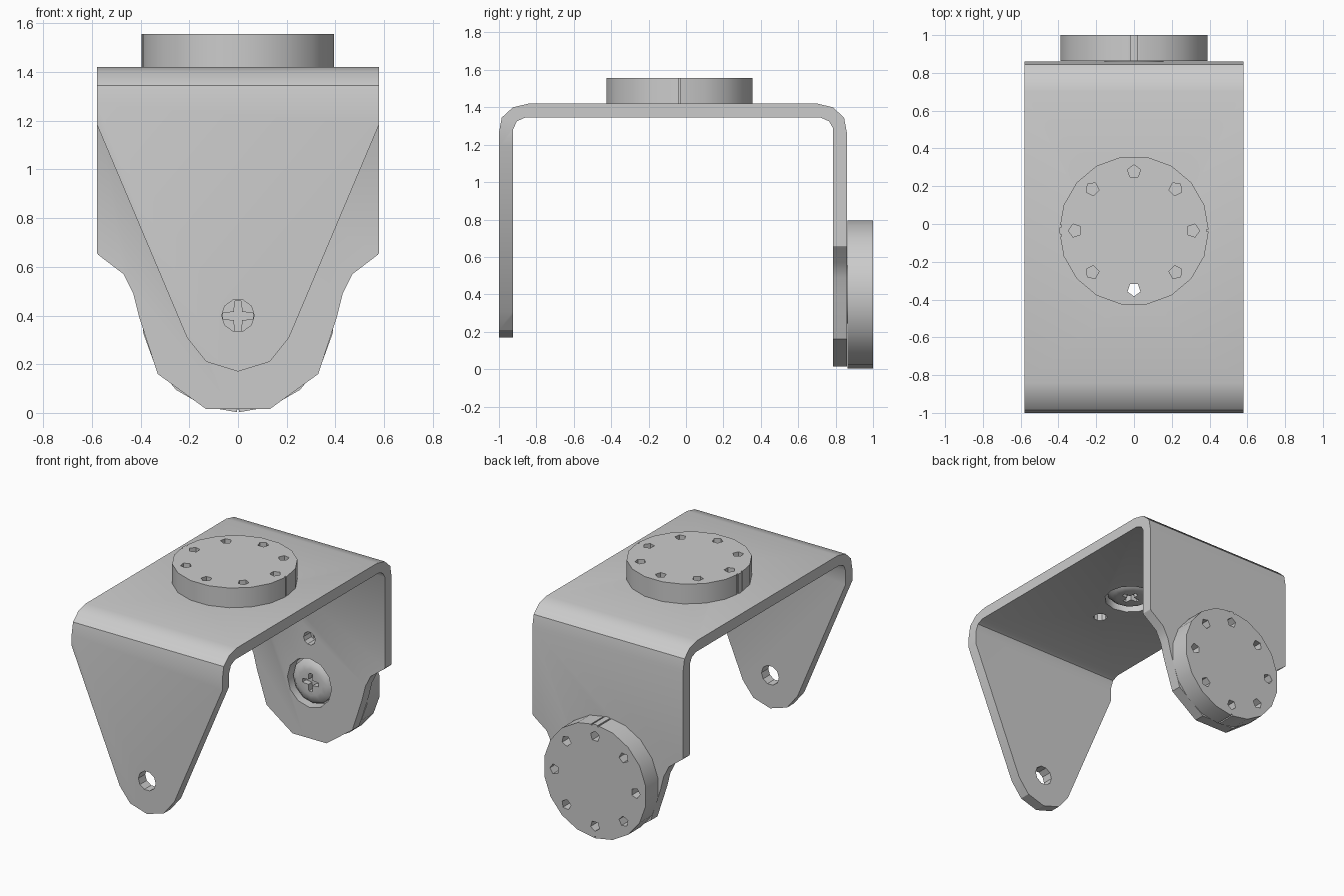
import bpy, bmesh, math
from mathutils import Matrix, Vector

if "Cube" in bpy.data.objects:
    bpy.data.objects.remove(bpy.data.objects["Cube"])

T, R = Matrix.Translation, Matrix.Rotation


def prism(bm, pts, lo, hi, place):
    """Extrude a 2D outline between two levels; place(u, v, w) gives xyz."""
    a = [bm.verts.new(place(u, v, lo)) for u, v in pts]
    b = [bm.verts.new(place(u, v, hi)) for u, v in pts]
    n = len(pts)
    bm.faces.new(a)
    bm.faces.new(b[::-1])
    for i in range(n):
        j = (i + 1) % n
        bm.faces.new((a[i], b[i], b[j], a[j]))


def ring(r, n, cx=0, cy=0, phase=0):
    return [(cx + r * math.cos(phase + math.tau * i / n),
             cy + r * math.sin(phase + math.tau * i / n)) for i in range(n)]


def flat(u, v, w):
    return (u, v, w)


def upright(u, v, w):
    return (u, w, v)


def sideways(u, v, w):
    return (w, u, v)


def make(name, bm, matrix=Matrix()):
    bmesh.ops.recalc_face_normals(bm, faces=bm.faces[:])
    me = bpy.data.meshes.new(name)
    bm.to_mesh(me)
    bm.free()
    ob = bpy.data.objects.new(name, me)
    ob.matrix_world = matrix
    bpy.context.collection.objects.link(ob)
    return ob


def cut(ob, bm):
    cutter = make("cutter", bm, ob.matrix_world.copy())
    cutter.hide_render = True
    bpy.context.view_layer.update()
    m = ob.modifiers.new("cut", 'BOOLEAN')
    m.operation, m.solver, m.object = 'DIFFERENCE', 'EXACT', cutter
    bpy.ops.object.select_all(action='DESELECT')
    bpy.context.view_layer.objects.active = ob
    ob.select_set(True)
    bpy.ops.object.modifier_apply(modifier=m.name)
    bpy.data.objects.remove(cutter)


def smooth(ob, deg):
    bpy.ops.object.select_all(action='DESELECT')
    bpy.context.view_layer.objects.active = ob
    ob.select_set(True)
    bpy.ops.object.shade_smooth_by_angle(angle=math.radians(deg))


def waste(half):
    """Region outside a leg outline, given its right half from top to bottom."""
    left = [(-x, z) for x, z in half]
    right = [p for p in half[::-1] if p[0] > 0]
    top = half[0][1]
    return left + right + [(0.8, top), (0.8, -0.3), (-0.8, -0.3), (-0.8, top)]


# Bent sheet bracket
bm = bmesh.new()
outer = [(-1, 0.0), (-1, 1.265), (-0.985, 1.345), (-0.925, 1.4), (-0.84, 1.42),
         (0.7, 1.42), (0.785, 1.4), (0.845, 1.345), (0.86, 1.265), (0.86, 0.0)]
inner = [(0.785, 0.0), (0.785, 1.29), (0.765, 1.325), (0.72, 1.345),
         (-0.86, 1.345), (-0.905, 1.325), (-0.925, 1.28), (-0.925, 0.0)]
prism(bm, outer + inner, -0.58, 0.58, sideways)
bracket = make("bracket", bm)

# Leg outlines and the holes through the bracket
bm = bmesh.new()
front_leg = [(0.601, 1.235), (0.21, 0.31), (0.13, 0.21), (0, 0.17)]
back_leg = [(0.6, 0.69), (0.575, 0.65), (0.47, 0.57), (0.43, 0.49),
            (0.405, 0.39), (0.33, 0.16), (0.13, 0.015)]
prism(bm, waste(front_leg), -1.1, -0.88, upright)
prism(bm, waste(back_leg), 0.7, 0.95, upright)
prism(bm, ring(0.067, 10, 0, 0.4), -1.1, -0.88, upright)
prism(bm, ring(0.17, 12, 0, 0.4), 0.7, 0.95, upright)
prism(bm, ring(0.045, 10, 0, 0.71), 0.7, 0.95, upright)
prism(bm, ring(0.17, 12, 0, -0.035), 1.2, 1.5, flat)
prism(bm, ring(0.045, 10, 0, -0.345), 1.2, 1.5, flat)
cut(bracket, bm)
smooth(bracket, 32)


def horn_and_screw(label, matrix):
    # Round horn with eight holes and rim marks
    bm = bmesh.new()
    prism(bm, ring(0.396, 18), 0, 0.137, flat)
    horn = make(label + "_horn", bm, matrix)
    bm = bmesh.new()
    for i in range(8):
        a = math.tau * i / 8
        prism(bm, ring(0.036, 5, 0.312 * math.cos(a), 0.312 * math.sin(a), a),
              -0.1, 0.3, flat)
    for x, y in ((0.4, 0), (-0.4, 0.025), (-0.4, -0.025)):
        prism(bm, [(x - 0.016, y - 0.005), (x + 0.016, y - 0.005),
                   (x + 0.016, y + 0.005), (x - 0.016, y + 0.005)], -0.1, 0.3, flat)
    cut(horn, bm)
    smooth(horn, 25)

    # Domed screw head sunk in the bracket hole
    bm = bmesh.new()
    loops = [[bm.verts.new((x, y, z)) for x, y in ring(r, 12)]
             for r, z in ((0.155, 0.0), (0.155, -0.035), (0.125, -0.06), (0.09, -0.066))]
    bm.faces.new(loops[0])
    bm.faces.new(loops[-1])
    for a, b in zip(loops, loops[1:]):
        for i in range(12):
            bm.faces.new((a[i], a[i - 1], b[i - 1], b[i]))
    screw = make(label + "_screw", bm, matrix)
    # Cross recess
    w, l = 0.013, 0.062
    cross = []
    for k in range(4):
        rot = R(k * math.pi / 2, 2)
        cross += [tuple(rot @ Vector(p)) for p in ((l, -w), (l, w), (w * 1.3, w * 1.3))]
    bm = bmesh.new()
    prism(bm, cross, -0.1, -0.025, flat)
    cut(screw, bm)
    smooth(screw, 32)


horn_and_screw("top", T((0, -0.035, 1.42)))
horn_and_screw("back", T((0, 0.863, 0.398)) @ R(-math.pi / 2, 4, 'X') @ R(math.pi / 2, 4, 'Z'))
